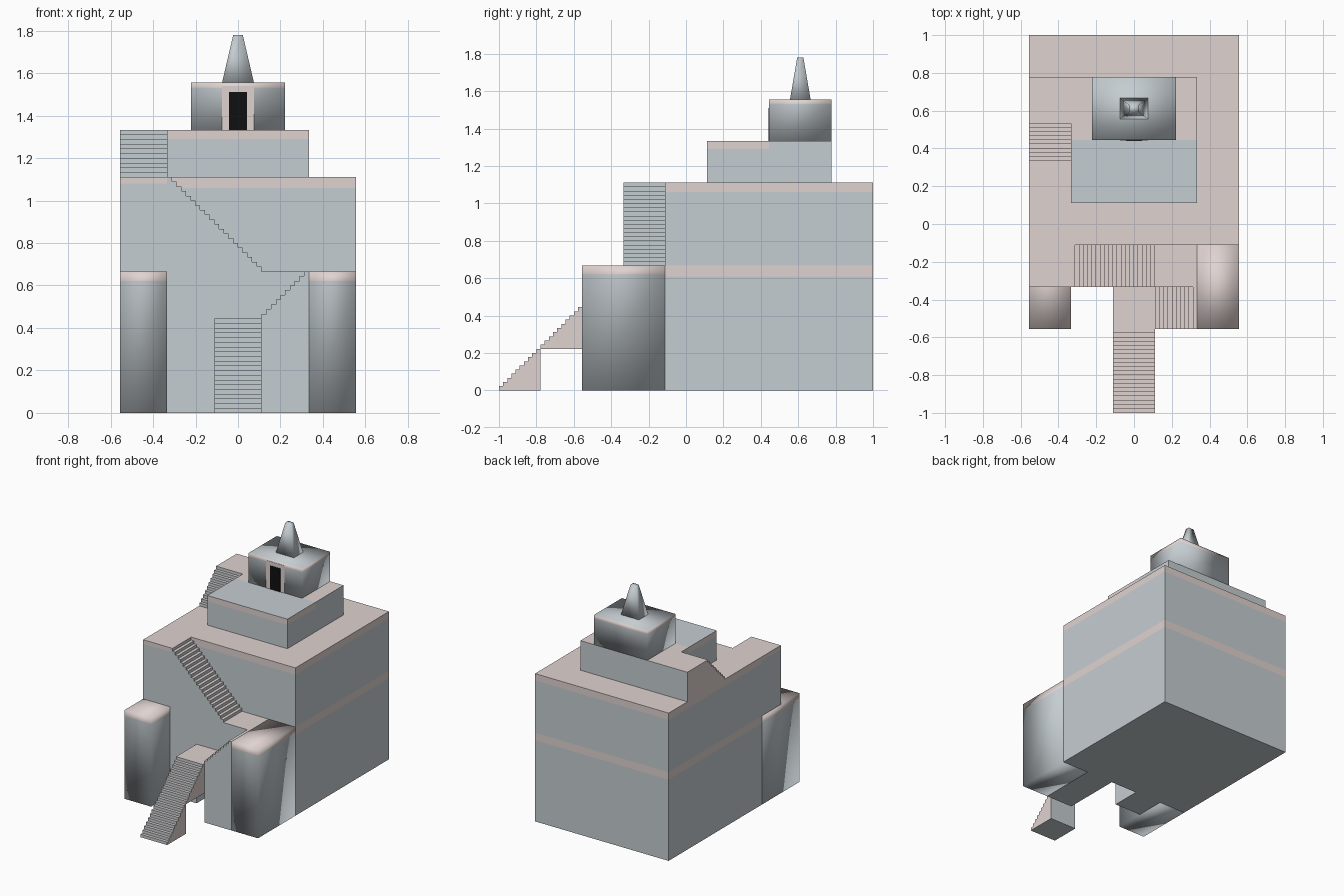
import bpy, bmesh
from mathutils import Vector

if "Cube" in bpy.data.objects:
    bpy.data.objects.remove(bpy.data.objects["Cube"])

U = 1 / 9          # layout module
S = U / 5          # stair rise and tread


def material(name, rgb):
    m = bpy.data.materials.new(name)
    m.diffuse_color = (*rgb, 1)
    m.use_nodes = True
    m.node_tree.nodes["Principled BSDF"].inputs["Base Color"].default_value = m.diffuse_color
    return m


WALL = material("plaster_blue_grey", (0.56, 0.61, 0.64))
TRIM = material("plaster_pink", (0.74, 0.65, 0.63))
DARK = material("door_black", (0.005, 0.005, 0.005))


def finish(name, bm, smooth=False):
    bmesh.ops.recalc_face_normals(bm, faces=bm.faces)
    me = bpy.data.meshes.new(name)
    bm.to_mesh(me)
    bm.free()
    for m in (WALL, TRIM, DARK):
        me.materials.append(m)
    for p in me.polygons:
        p.use_smooth = smooth
    ob = bpy.data.objects.new(name, me)
    bpy.context.collection.objects.link(ob)
    return ob


def block(name, x0, x1, y0, y1, levels, pink=(), top=1, smooth=False, side=0):
    """Box stacked through z levels; band indices in pink get the trim colour."""
    bm = bmesh.new()
    rings = [[bm.verts.new((x, y, z)) for x, y in
              ((x0, y0), (x1, y0), (x1, y1), (x0, y1))] for z in levels]
    bm.faces.new(rings[0]).material_index = side
    bm.faces.new(rings[-1]).material_index = top
    for i in range(len(levels) - 1):
        a, b = rings[i], rings[i + 1]
        for k in range(4):
            f = bm.faces.new((a[k], a[(k + 1) % 4], b[(k + 1) % 4], b[k]))
            f.material_index = 1 if i in pink else side
    return finish(name, bm, smooth)


def prism(name, profile, axis, a, b, pink_sides=False):
    """Extrude a (run, z) profile between a and b along the x or y axis."""
    bm = bmesh.new()
    place = (lambda u, z: (a, u, z)) if axis == 'x' else (lambda u, z: (u, a, z))
    f = bm.faces.new([bm.verts.new(place(u, z)) for u, z in profile])
    r = bmesh.ops.extrude_face_region(bm, geom=[f])
    vec = Vector((b - a, 0, 0)) if axis == 'x' else Vector((0, b - a, 0))
    bmesh.ops.translate(bm, vec=vec,
                        verts=[e for e in r["geom"] if isinstance(e, bmesh.types.BMVert)])
    bmesh.ops.recalc_face_normals(bm, faces=bm.faces)
    for f in bm.faces:
        f.normal_update()
        cap = abs(f.normal.x if axis == 'x' else f.normal.y) > 0.9
        f.material_index = 1 if f.normal.z > 0.5 or (cap and pink_sides) else 0
    return finish(name, bm)


def steps(u, z, n, d):
    """Stepped outline climbing n steps in direction d, without the end tread."""
    pts = []
    for i in range(n):
        pts += [(u + d * i * S, z + i * S), (u + d * i * S, z + (i + 1) * S)]
    return pts


# Main hall
block("main_block", -5*U, 5*U, -U, 9*U, (0, 0.61, 6*U, 1.06, 10*U), (1, 3))

# Front towers
for side, x in (("left", -5*U), ("right", 3*U)):
    block(f"{side}_front_tower", x, x + 2*U, -5*U, -U, (0, 0.62, 6*U), (1,), smooth=True)

# Raised landing above the left tower
block("upper_landing", -5*U, -3*U, -3*U, -U, (6*U, 1.08, 10*U), (1,))

# Lower stair, with open arch and landing
prism("lower_stair",
      steps(-9*U, 0, 20, 1) + [(-3*U, 4*U), (-3*U, 2*U), (-7*U, 2*U), (-7*U, 0)],
      'x', -U, U, pink_sides=True)

# Middle stair
prism("middle_stair", [(U, 0)] + steps(U, 4*U, 10, 1) + [(3*U, 6*U), (3*U, 0)],
      'y', -5*U, -3*U)

# Upper stair wall with passage below
prism("upper_stair",
      [(-3*U, 0), (-U, 0), (-U, 2*U), (U, 2*U), (U, 0), (3*U, 0), (3*U, 6*U)]
      + steps(U, 6*U, 20, -1) + [(-3*U, 10*U)],
      'y', -3*U, -U)

# Side stair up to the terrace
prism("terrace_stair", steps(3*U, 10*U, 10, 1) + [(7*U, 12*U), (7*U, 10*U)],
      'x', -5*U, -3*U, pink_sides=True)

# Second tier
block("tier_front", -3*U, 3*U, U, 4*U, (10*U, 1.29, 12*U), (1,), top=0)
block("tier_back", -3*U, 3*U, 4*U, 7*U, (10*U, 12*U))

# Shrine, doorway and spire
block("shrine", -2*U, 2*U, 4*U, 7*U, (12*U, 1.53, 14*U), (1,), top=0, smooth=True)
block("door_frame", -0.075, 0.075, 4*U - 0.002, 4*U + 0.01, (12*U, 1.54), side=1)
block("door", -0.043, 0.043, 4*U - 0.004, 4*U + 0.01, (12*U, 1.51), top=2, side=2)

spire = block("spire", -0.075, 0.075, 5.5*U - 0.055, 5.5*U + 0.055,
              (14*U, 1.78), top=0, smooth=True)
for v in spire.data.vertices:
    if v.co.z > 1.7:
        v.co.x *= 0.3
        v.co.y = 5.5*U + (v.co.y - 5.5*U) * 0.3
